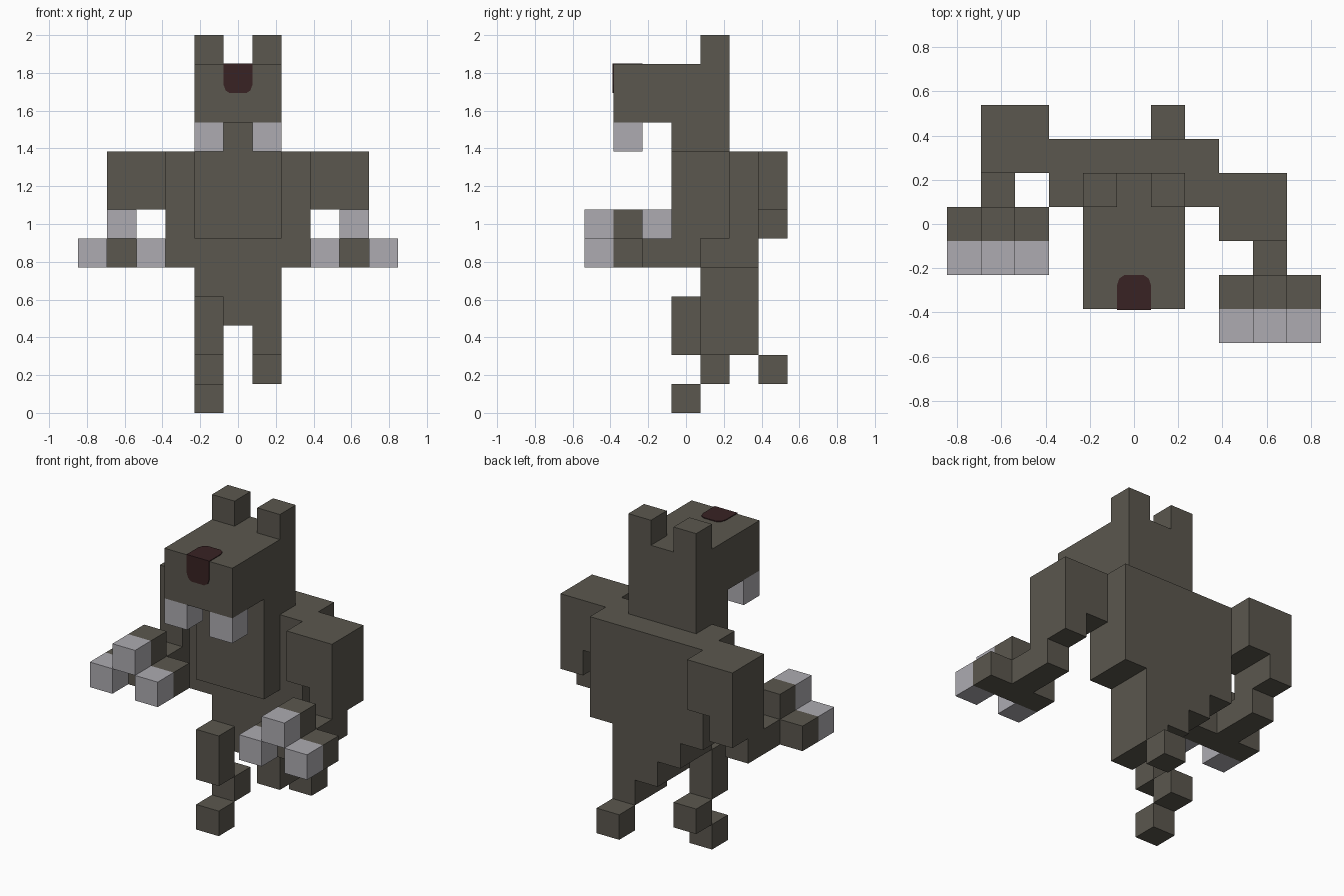
import bpy
import bmesh

default = bpy.data.objects.get("Cube")
if default:
    bpy.data.objects.remove(default, do_unlink=True)

U = 2 / 13  # one block


def material(name, srgb):
    lin = [((c / 255 + 0.055) / 1.055) ** 2.4 for c in srgb]
    m = bpy.data.materials.new(name)
    m.use_nodes = True
    m.diffuse_color = (*lin, 1)
    bsdf = m.node_tree.nodes["Principled BSDF"]
    bsdf.inputs["Base Color"].default_value = (*lin, 1)
    bsdf.inputs["Roughness"].default_value = 0.9
    return m


FUR = material("dark fur", (91, 87, 78))
CLAW = material("pale claw", (173, 171, 177))
NOSE = material("dark nose", (56, 34, 35))


def prism(name, profile, t0, t1, mat, flat=False):
    """Extrude an x-z profile along y (or an x-y profile along z if flat), in blocks."""
    bm = bmesh.new()

    def point(a, b, t):
        return (a * U, b * U, t * U) if flat else (a * U, t * U, b * U)

    near = [bm.verts.new(point(a, b, t0)) for a, b in profile]
    far = [bm.verts.new(point(a, b, t1)) for a, b in profile]
    bm.faces.new(near)
    bm.faces.new(far)
    n = len(profile)
    for i in range(n):
        j = (i + 1) % n
        bm.faces.new((near[i], near[j], far[j], far[i]))
    bmesh.ops.recalc_face_normals(bm, faces=bm.faces)
    mesh = bpy.data.meshes.new(name)
    bm.to_mesh(mesh)
    bm.free()
    mesh.materials.append(mat)
    ob = bpy.data.objects.new(name, mesh)
    bpy.context.collection.objects.link(ob)
    return ob


def box(name, x, y, z, mat=FUR):
    profile = [(x[0], z[0]), (x[1], z[0]), (x[1], z[1]), (x[0], z[1])]
    return prism(name, profile, y[0], y[1], mat)


# Torso and hips: one slab whose lower edge steps down towards the left leg
prism("torso", [(-2.5, 9), (2.5, 9), (2.5, 5), (1.5, 5), (1.5, 2), (0.5, 2),
                (0.5, 3), (-0.5, 3), (-0.5, 4), (-1.5, 4), (-1.5, 5), (-2.5, 5)],
      0.5, 2.5, FUR)
box("chest_and_neck", (-1.5, 1.5), (-0.5, 1.5), (6, 10))

# Head with ears and fangs
box("head", (-1.5, 1.5), (-2.5, 1.5), (10, 12))
for side, s in (("left", 1), ("right", -1)):
    xs = sorted((0.5 * s, 1.5 * s))
    box(f"{side}_ear", xs, (0.5, 1.5), (12, 13))
    box(f"{side}_fang", xs, (-2.5, -1.5), (9, 10), CLAW)

# Nose: thin plates with rounded ends, wrapping the top front edge
T = 0.03
half = [(0.5, 0.3), (0.43, 0.1), (0.28, 0)]
tip = half + [(-a, b) for a, b in reversed(half)]
prism("nose_front", [(-0.5, 12 + T), (0.5, 12 + T)] + [(a, 11 + b) for a, b in tip],
      -2.5 - T, -2.5, NOSE)
prism("nose_top", [(-0.5, -2.5), (0.5, -2.5)] + [(a, -1.5 - b) for a, b in tip],
      12, 12 + T, NOSE, flat=True)

# Arms: the right one is swung two blocks back
for side, s, d in (("left", 1, 0), ("right", -1, 2)):
    def span(a, b):
        return sorted((a * s, b * s))

    arm = [(2.5, 9), (4.5, 9), (4.5, 6), (3.5, 6), (3.5, 7), (2.5, 7)]
    prism(f"{side}_upper_arm", [(a * s, b) for a, b in arm], d - 0.5, d + 1.5, FUR)
    box(f"{side}_forearm", span(3.5, 4.5), (d - 1.5, d + 0.5), (5, 6))
    hand = [(2.5, 5), (5.5, 5), (5.5, 6), (4.5, 6), (4.5, 7), (3.5, 7), (3.5, 6), (2.5, 6)]
    prism(f"{side}_hand", [(a * s, b) for a, b in hand], d - 2.5, d - 1.5, FUR)
    for name, x, z in (("inner", 2.5, 5), ("middle", 3.5, 6), ("outer", 4.5, 5)):
        box(f"{side}_{name}_claw", span(x, x + 1), (d - 3.5, d - 2.5), (z, z + 1), CLAW)

# Legs in mid stride
box("left_foot", (0.5, 1.5), (2.5, 3.5), (1, 2))
box("right_thigh", (-1.5, -0.5), (-0.5, 0.5), (2, 4))
box("right_shin", (-1.5, -0.5), (0.5, 1.5), (1, 2))
box("right_foot", (-1.5, -0.5), (-0.5, 0.5), (0, 1))
